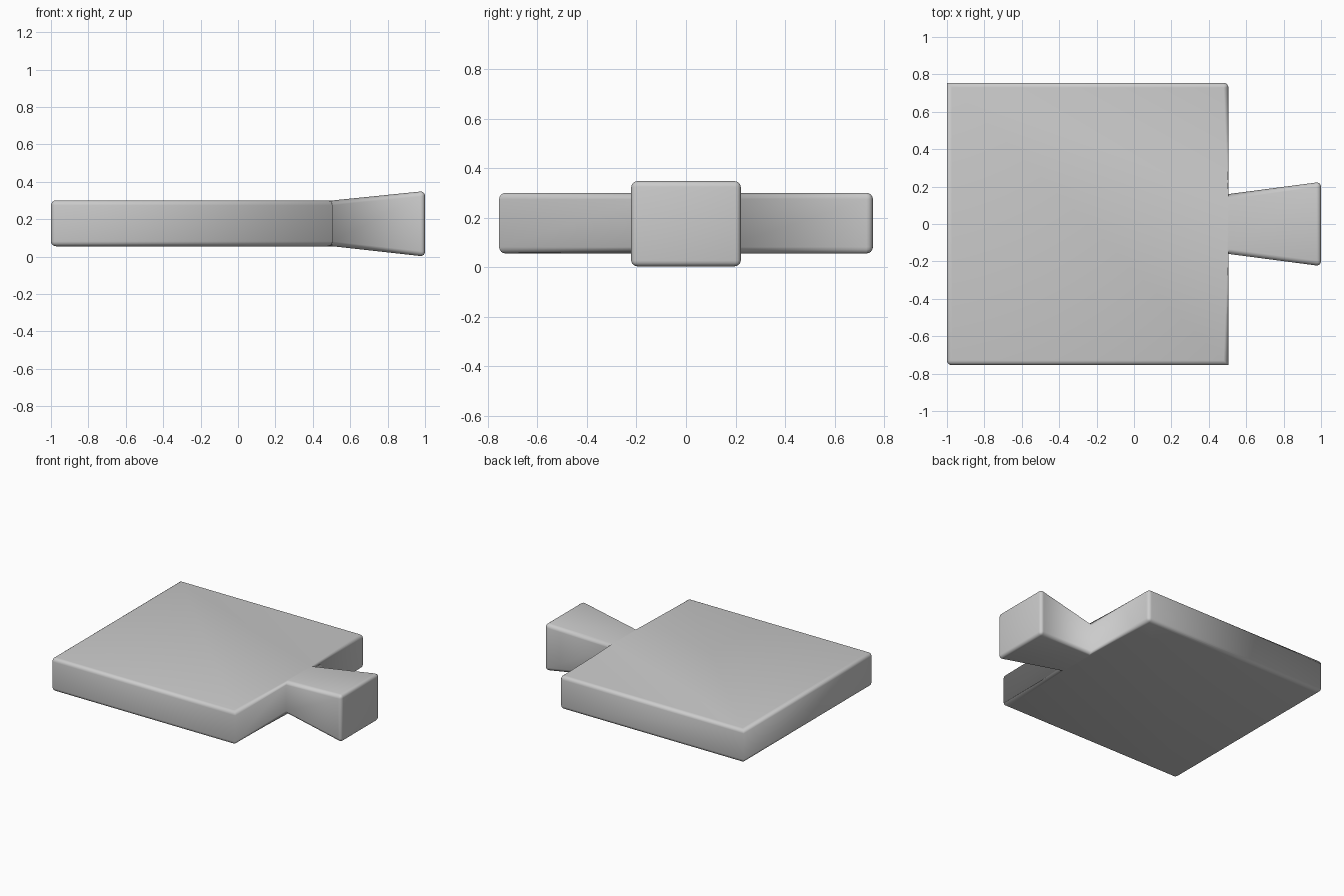
import bpy, bmesh

cube = bpy.data.objects.get("Cube")
if cube:
    bpy.data.objects.remove(cube, do_unlink=True)

# Light grey material
grey = bpy.data.materials.new("light_grey")
grey.use_nodes = True
colour = (0.6, 0.6, 0.6, 1)
grey.diffuse_color = colour
grey.node_tree.nodes["Principled BSDF"].inputs["Base Color"].default_value = colour

SLAB_X, SLAB_Y = 0.505, 0.755

# Outline with the flaring tab on the +x side: x, y, bottom, top
half = [(SLAB_X, SLAB_Y, 0.055, 0.3), (SLAB_X, 0.16, 0.055, 0.3), (1, 0.225, 0, 0.35)]
near = [(x, -y, low, high) for x, y, low, high in half]
outline = [(-1, -SLAB_Y, 0.055, 0.3)] + near + half[::-1] + [(-1, SLAB_Y, 0.055, 0.3)]

bm = bmesh.new()
bottom = [bm.verts.new((x, y, low)) for x, y, low, high in outline]
top = [bm.verts.new((x, y, high)) for x, y, low, high in outline]
n = len(outline)

# Slab and tab caps, then the side walls
slab, tab = (0, 1, 2, 5, 6, 7), (2, 3, 4, 5)
for ring in (slab, tab):
    bm.faces.new([top[i] for i in ring])
    bm.faces.new([bottom[i] for i in reversed(ring)])
for i in range(n):
    j = (i + 1) % n
    bm.faces.new((bottom[i], bottom[j], top[j], top[i]))
bmesh.ops.recalc_face_normals(bm, faces=bm.faces)

# Round the rims and most upright corners; two slab corners stay square
rounded_corners = {0, 3, 4, 6}
edges = [e for i in range(n) for ring in (top, bottom)
         for e in ring[i].link_edges if e.other_vert(ring[i]) == ring[(i + 1) % n]]
edges += [e for i in rounded_corners for e in top[i].link_edges
          if e.other_vert(top[i]) == bottom[i]]
bmesh.ops.bevel(bm, geom=edges, offset=0.026, offset_type='OFFSET', segments=4,
                profile=0.5, affect='EDGES', clamp_overlap=True)
for face in bm.faces:
    face.smooth = True

mesh = bpy.data.meshes.new("slab_with_tab")
bm.to_mesh(mesh)
bm.free()
mesh.materials.append(grey)
body = bpy.data.objects.new("slab_with_tab", mesh)
bpy.context.collection.objects.link(body)
